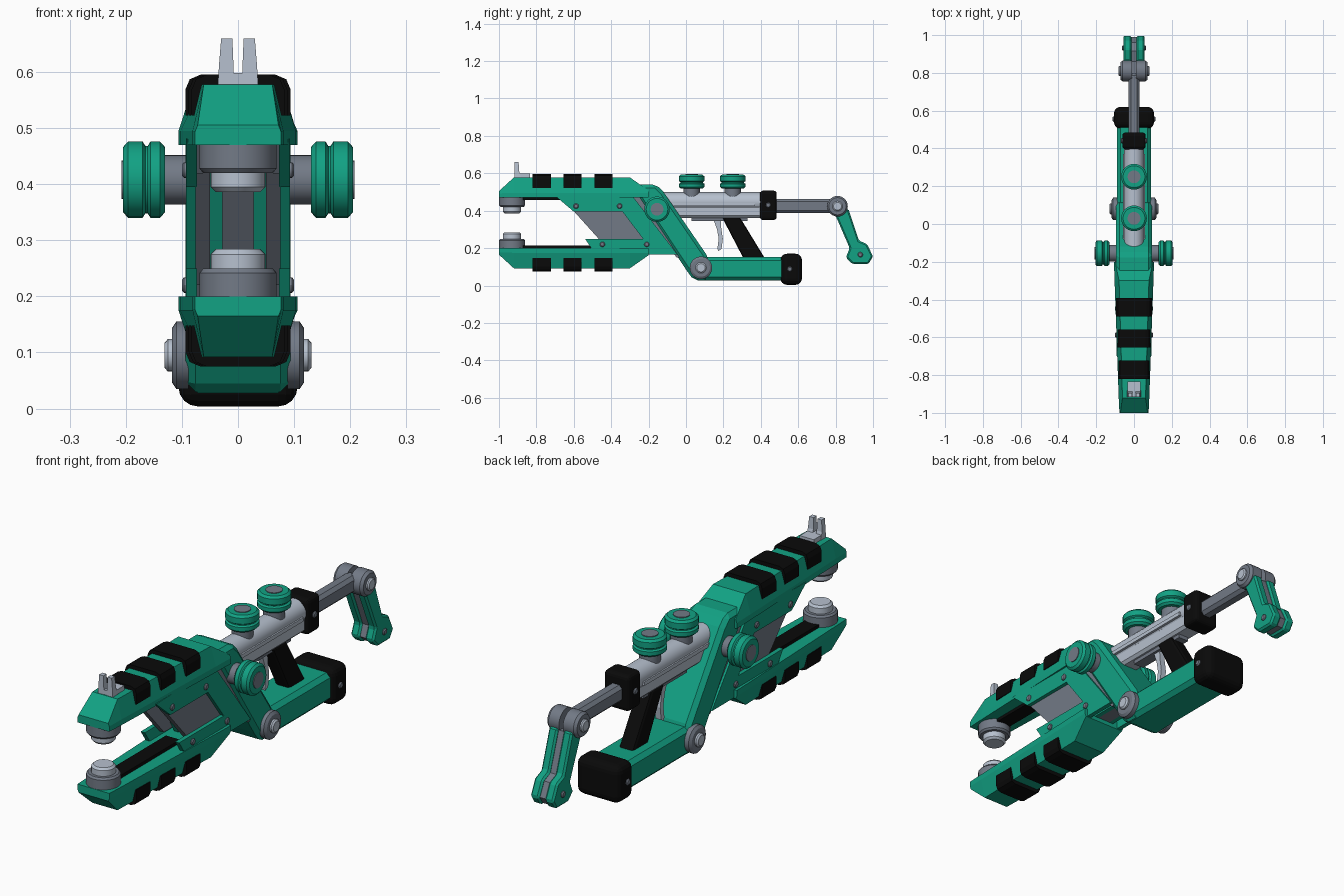
import bpy, bmesh, math
from mathutils import Vector

if "Cube" in bpy.data.objects:
    bpy.data.objects.remove(bpy.data.objects["Cube"])


def material(name, rgb):
    m = bpy.data.materials.new(name)
    m.diffuse_color = (*rgb, 1)
    m.use_nodes = True
    m.node_tree.nodes["Principled BSDF"].inputs["Base Color"].default_value = m.diffuse_color
    return m


GREEN = material("green", (0.006, 0.36, 0.23))
GRAY = material("steel gray", (0.17, 0.195, 0.24))
LIGHT = material("light metal", (0.47, 0.53, 0.62))
BLACK = material("black rubber", (0.003, 0.003, 0.003))
round_parts = []


def finish(name, bm, mat, bevel=0, segments=1):
    bmesh.ops.recalc_face_normals(bm, faces=bm.faces[:])
    me = bpy.data.meshes.new(name)
    bm.to_mesh(me)
    bm.free()
    me.materials.append(mat)
    ob = bpy.data.objects.new(name, me)
    bpy.context.collection.objects.link(ob)
    if bevel:
        mod = ob.modifiers.new("bevel", 'BEVEL')
        mod.width, mod.segments = bevel, segments
        mod.limit_method = 'ANGLE'
    return ob


def loft(name, rings, mat, bevel=0, segments=1):
    """Skin closed rings of points and cap both ends."""
    bm = bmesh.new()
    rows = [[bm.verts.new(p) for p in ring] for ring in rings]
    n = len(rows[0])
    for a, b in zip(rows, rows[1:]):
        for i in range(n):
            bm.faces.new((a[i], a[(i + 1) % n], b[(i + 1) % n], b[i]))
    bm.faces.new(rows[0])
    bm.faces.new(rows[-1])
    return finish(name, bm, mat, bevel, segments)


def plate(name, pts, x0, x1, mat, bevel=0, segments=1):
    """Side profile (y, z) given thickness along x."""
    return loft(name, [[(x, y, z) for y, z in pts] for x in (x0, x1)], mat, bevel, segments)


def box(name, x, y0, y1, z0, z1, mat, bevel=0, segments=1):
    return plate(name, [(y0, z0), (y1, z0), (y1, z1), (y0, z1)], -x, x, mat, bevel, segments)


def lathe(name, profile, loc, axis, mat, sides=28):
    """Turn (radius, height) points around an axis."""
    q = Vector(axis).to_track_quat('Z', 'Y')
    rings = [[Vector(loc) + q @ Vector((r * math.cos(t), r * math.sin(t), h))
              for t in (2 * math.pi * i / sides for i in range(sides))] for r, h in profile]
    ob = loft(name, rings, mat)
    round_parts.append(ob)
    return ob


def knob(name, loc, axis):
    """Two-ring knob on a gray neck with a gray end disc."""
    lathe(name + "_neck", [(.044, -.06), (.044, .02)], loc, axis, GRAY)
    lathe(name, [(.058, 0), (.068, .009), (.068, .026), (.060, .031), (.060, .035),
                 (.068, .040), (.068, .066), (.058, .075)], loc, axis, GREEN)
    lathe(name + "_disc", [(.034, .07), (.034, .078)], loc, axis, GRAY)


def bolts(name, x, y, z, r=.014):
    for s in (-1, 1):
        lathe(name, [(r, -.012), (r, .003), (r * .7, .007)], (s * x, y, z), (s, 0, 0), GRAY, 12)


# Upper and lower prongs: mirrored about z = 0.335
for side, flip in (("upper", False), ("lower", True)):
    def Z(z):
        return .67 - z if flip else z

    rings = []
    for y, w, t, ze, zt in ((-1, .077, .072, .493, .505), (-.92, .081, .061, .495, .578),
                            (-.30, .103, .079, .495, .578), (-.20, .106, .100, .495, .508)):
        rings.append([(-w, y, Z(.47)), (w, y, Z(.47)), (w, y, Z(ze)),
                      (t, y, Z(zt)), (-t, y, Z(zt)), (-w, y, Z(ze))])
    loft(side + "_prong", rings, GREEN)
    # Rubber grip bands
    for y0, w in ((-.82, .083), (-.655, .088), (-.49, .094)):
        z0, z1 = sorted((Z(.522), Z(.595)))
        b = loft(side + "_grip_band", [
            [(-w, y, Z(.522)), (w, y, Z(.522)), (w, y, Z(.568)), (w - .008, y, Z(.587)),
             (w - .027, y, Z(.595)), (.027 - w, y, Z(.595)), (.008 - w, y, Z(.587)),
             (-w, y, Z(.568))] for y in (y0, y0 + .097)], BLACK)
    # Inner strip and contact discs
    z0, z1 = sorted((Z(.456), Z(.475)))
    box(side + "_inner_strip", .034, -.88, -.45, z0, z1, BLACK)
    d = (0, 0, 1 if flip else -1)
    lathe(side + "_contact_base", [(.069, -.01), (.069, .042), (.062, .05)],
          (0, -.93, Z(.47)), d, GRAY)
    lathe(side + "_contact_tip", [(.049, .04), (.049, .075), (.040, .084)],
          (0, -.93, Z(.47)), d, LIGHT)

# Front sight
box("sight_base", .034, -.915, -.835, .57, .598, LIGHT)
for s in (-1, 1):
    loft("sight_post", [[(s * a, -.917, z), (s * b, -.917, z), (s * b, y, z), (s * a, y, z)]
                        for z, a, b, y in ((.575, .008, .036, -.88), (.61, .008, .034, -.892),
                                           (.66, .010, .030, -.895))], LIGHT)

# Side frames joining the prongs
frame = [(-.70, .48), (-.60, .395), (-.34, .395), (-.23, .25), (-.54, .25), (-.50, .19),
         (-.2, .165), (-.045, .165), (-.295, .49)]
for s in (-1, 1):
    plate("side_frame", frame, s * .073, s * .093, GREEN)
    plate("core_wall", [(-.62, .42), (-.25, .42), (-.10, .22), (-.44, .22)],
          s * .05, s * .076, GRAY)
    plate("core_rib", [(-.52, .47), (-.25, .47), (-.06, .18), (-.36, .18)],
          s * .028, s * .05, GREEN)
plate("core_center", [(-.50, .47), (-.25, .47), (-.06, .18), (-.30, .18)], -.03, .03, GRAY)
for y, z in ((-.588, .425), (-.355, .425), (-.447, .22), (-.21, .22)):
    bolts("frame_bolt", .093, y, z)

# Slanted body with gray seam
plate("body_seam", [(-.30, .49), (-.22, .49), (.02, .15), (-.05, .15)], -.083, .083, GRAY)
plate("slanted_body", [(-.29, .54), (-.16, .54), (-.12, .50), (.12, .15), (.12, .03),
                       (.04, .03), (.0, .085), (-.255, .47)], -.094, .094, GREEN, .018)

# Lower handle, end cap and brace
box("handle", .09, .045, .53, .028, .152, GREEN, .018)
box("handle_cap", .106, .505, .62, .004, .17, BLACK, .034, 4)
bolts("cap_bolt", .106, .555, .088)
plate("brace", [(.19, .37), (.285, .37), (.425, .14), (.31, .14)], -.036, .036, BLACK, .014, 2)

# Lower pivot discs
for s in (-1, 1):
    lathe("pivot_disc", [(.060, 0), (.060, .022), (.048, .030)],
          (s * .088, .08, .095), (s, 0, 0), GRAY)
    lathe("pivot_cap", [(.029, 0), (.029, .010), (.022, .016)],
          (s * .115, .08, .095), (s, 0, 0), LIGHT, 20)

# Barrel with side rails and lower rail
lathe("barrel", [(.052, -.15), (.052, .42)], (0, 0, .447), (0, 1, 0), LIGHT, 24)
box("barrel_lower", .045, -.14, .42, .362, .43, LIGHT, .012)
for s in (-1, 1):
    plate("barrel_rail", [(-.1, .425), (.37, .425), (.37, .442), (-.1, .442)],
          s * .04, s * .058, LIGHT)
box("under_rail", .025, .03, .33, .345, .37, GRAY)
box("barrel_clip", .062, .395, .485, .35, .508, BLACK, .018, 3)
bolts("clip_bolt", .062, .44, .43)
knob("rear_top_knob", (0, .25, .518), (0, 0, 1))
knob("front_top_knob", (0, .03, .518), (0, 0, 1))
for s in (-1, 1):
    knob("side_knob", (s * .13, -.155, .408), (s, 0, 0))

# Trigger
plate("trigger", [(.14, .37), (.185, .37), (.188, .31), (.197, .25), (.19, .195), (.172, .185),
                  (.168, .20), (.175, .25), (.166, .30)], -.013, .013, LIGHT)

# Rear rod, joint and crank
box("rear_rod", .03, .46, .80, .388, .462, GRAY, .014)
for s in (-1, 1):
    lathe("joint", [(.055, .01), (.055, .060), (.046, .072)],
          (0, .81, .424), (s, 0, 0), GRAY)
    lathe("joint_cap", [(.027, .07), (.027, .078), (.021, .083)],
          (0, .81, .424), (s, 0, 0), LIGHT, 20)
    plate("crank_plate", [(.795, .385), (.868, .41), (.925, .24), (.968, .222), (1.0, .155),
                          (.975, .115), (.89, .115), (.855, .15), (.875, .20)],
          s * .014, s * .056, GREEN, .008)
plate("crank_core", [(.80, .40), (.86, .40), (.917, .235), (.960, .215), (.99, .155),
                     (.97, .123), (.895, .123), (.865, .15), (.883, .20)], -.016, .016, GRAY)
bolts("crank_bolt", .056, .932, .165)

# Smooth turned parts
for ob in round_parts:
    ob.select_set(True)
bpy.context.view_layer.objects.active = round_parts[0]
bpy.ops.object.shade_smooth_by_angle(angle=math.radians(30))
